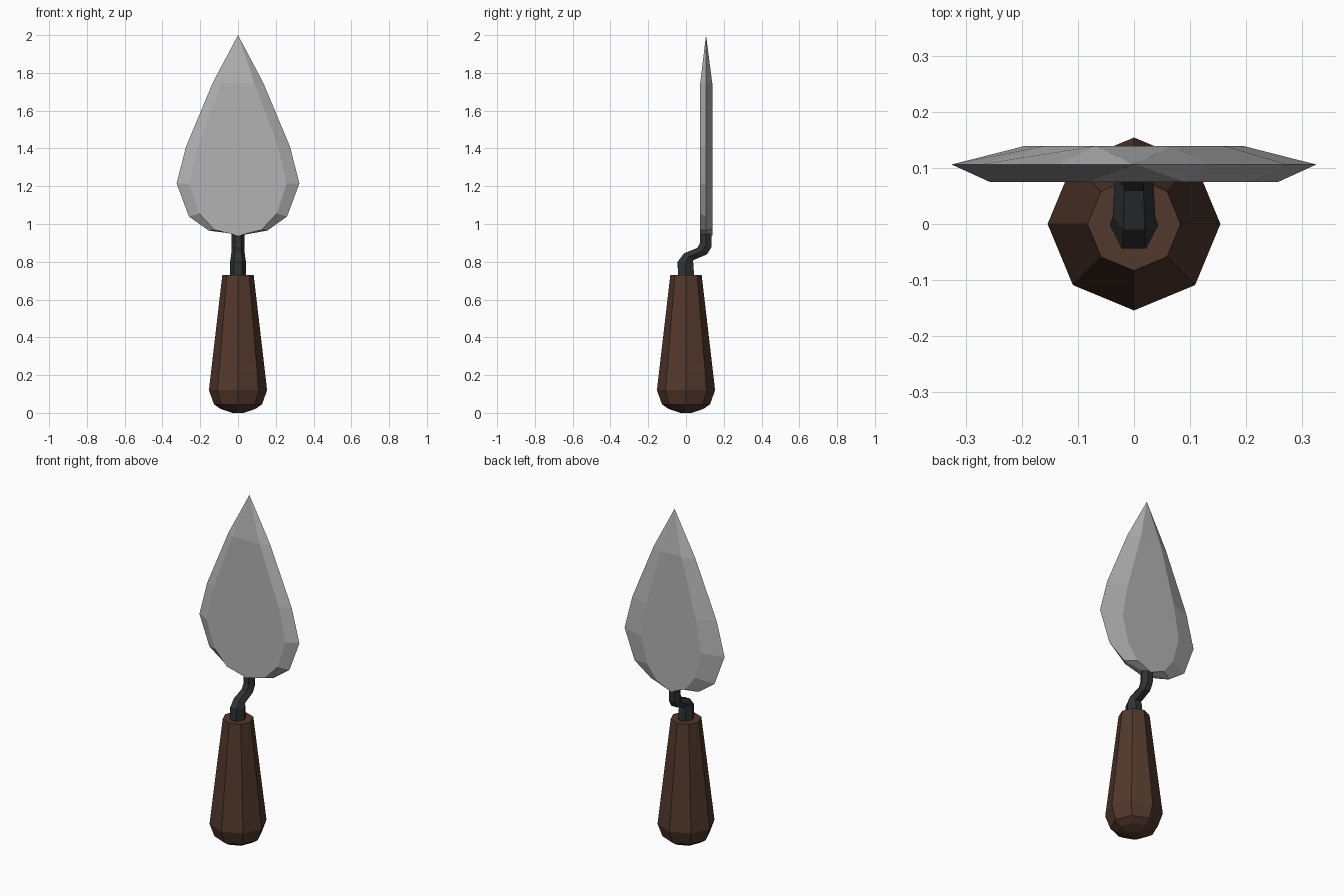
import bpy, bmesh, math

if "Cube" in bpy.data.objects:
    bpy.data.objects.remove(bpy.data.objects["Cube"])


def material(name, color):
    m = bpy.data.materials.new(name)
    m.diffuse_color = (*color, 1)
    m.use_nodes = True
    m.node_tree.nodes["Principled BSDF"].inputs["Base Color"].default_value = m.diffuse_color
    return m


def finish(name, bm, mat):
    bmesh.ops.recalc_face_normals(bm, faces=bm.faces)
    me = bpy.data.meshes.new(name)
    bm.to_mesh(me)
    bm.free()
    me.materials.append(mat)
    ob = bpy.data.objects.new(name, me)
    bpy.context.collection.objects.link(ob)
    return ob


def bridge(bm, a, b):
    n = len(a)
    for i in range(n):
        j = (i + 1) % n
        bm.faces.new((a[i], a[j], b[j], b[i]))


def loft(name, rings, mat):
    bm = bmesh.new()
    loops = [[bm.verts.new(p) for p in r] for r in rings]
    for a, b in zip(loops, loops[1:]):
        bridge(bm, a, b)
    bm.faces.new(loops[0])
    bm.faces.new(loops[-1])
    return finish(name, bm, mat)


wood = material("dark_wood", (0.085, 0.040, 0.026))
iron = material("dark_iron", (0.030, 0.032, 0.033))
steel = material("steel", (0.45, 0.45, 0.45))

# Handle: eight-sided tapered grip with a rounded butt
profile = [(0.03, 0.0), (0.09, 0.02), (0.127, 0.045), (0.154, 0.12), (0.083, 0.73)]
loft("handle", [[(r * math.cos(i * math.pi / 4), r * math.sin(i * math.pi / 4), z)
                 for i in range(8)] for r, z in profile], wood)

# Tang: hexagonal rod with an S bend; front (y, z), back (y, z), half width
stations = [((-0.043, 0.70), (0.043, 0.70), 0.043),
            ((-0.044, 0.80), (0.040, 0.785), 0.043),
            ((-0.010, 0.845), (0.036, 0.807), 0.038),
            ((0.060, 0.873), (0.112, 0.840), 0.034),
            ((0.074, 0.90), (0.135, 0.878), 0.034),
            ((0.076, 0.96), (0.136, 0.96), 0.034)]
rings = []
for (y0, z0), (y1, z1), w in stations:
    ym, zm = (y0 + y1) / 2, (z0 + z1) / 2
    h = w / 2
    rings.append([(w, ym, zm), (h, y1, z1), (-h, y1, z1),
                  (-w, ym, zm), (-h, y0, z0), (h, y0, z0)])
loft("tang", rings, iron)

# Blade: leaf outline with bevels, wider on the back face
edge = [(0.135, 1.745), (0.275, 1.41), (0.325, 1.215), (0.26, 1.04), (0.155, 0.965)]
front = [(0.088, 1.745), (0.212, 1.41), (0.257, 1.215), (0.205, 1.055), (0.125, 0.97)]
back = [(0.068, 1.745), (0.160, 1.41), (0.195, 1.215), (0.155, 1.06), (0.09, 0.975)]
bm = bmesh.new()


def outline(pts, y, base):
    full = pts + [(0, base)] + [(-x, z) for x, z in reversed(pts)]
    return [bm.verts.new((x, y, z)) for x, z in full]


e = outline(edge, 0.106, 0.945)
tip = bm.verts.new((0, 0.106, 2.0))
for pts, y in ((front, 0.075), (back, 0.139)):
    f = outline(pts, y, 0.938)
    for i in range(len(f) - 1):
        bm.faces.new((e[i], e[i + 1], f[i + 1], f[i]))
    bm.faces.new(f)
    bm.faces.new((f[0], f[-1], tip))
    bm.faces.new((e[0], f[0], tip))
    bm.faces.new((e[-1], f[-1], tip))
finish("blade", bm, steel)
